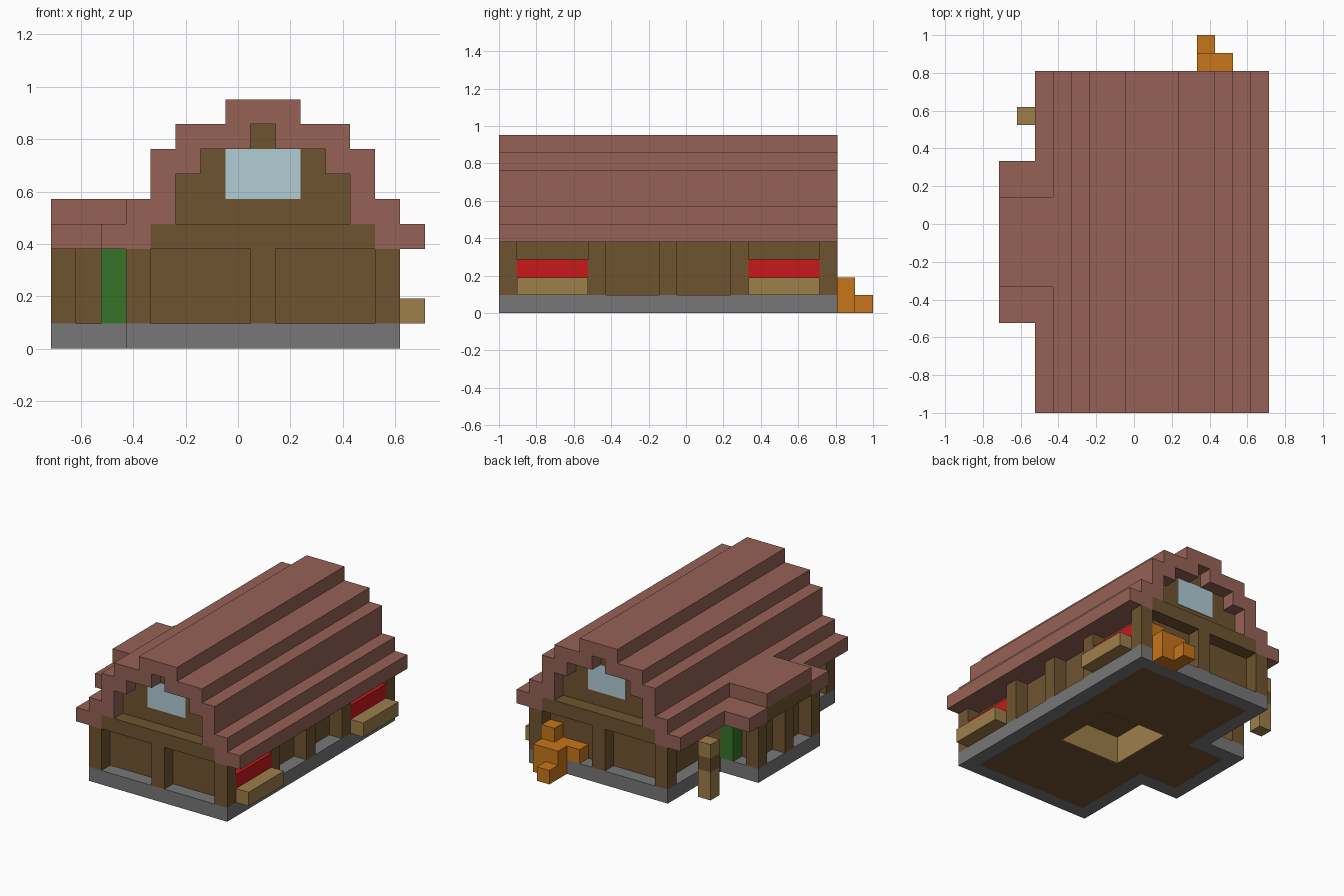
import bpy, bmesh

U = 2 / 21                     # one block
ORIGIN = (-7.5, -10.5, 0)      # centres the block grid

cube = bpy.data.objects.get("Cube")
if cube:
    bpy.data.objects.remove(cube)


def material(name, r, g, b):
    lin = [((c / 255 + 0.055) / 1.055) ** 2.4 for c in (r, g, b)] + [1]
    m = bpy.data.materials.new(name)
    m.use_nodes = True
    m.diffuse_color = lin
    bsdf = m.node_tree.nodes["Principled BSDF"]
    bsdf.inputs["Base Color"].default_value = lin
    bsdf.inputs["Roughness"].default_value = 0.9
    return m


ROOF = material("roof_red_brown", 150, 98, 86)
WOOD = material("dark_wood", 111, 84, 48)
TAN = material("light_wood", 157, 126, 74)
STONE = material("grey_stone", 119, 119, 119)
GREEN = material("door_green", 54, 116, 42)
RED = material("flower_red", 200, 24, 28)
ORANGE = material("pumpkin_orange", 198, 118, 26)
GLASS = material("pale_glass", 177, 205, 213)


def blocks(name, mat, boxes):
    """One object from boxes given as (x0, x1, y0, y1, z0, z1) in blocks."""
    bm = bmesh.new()
    for box in boxes:
        lo, hi = box[0::2], box[1::2]
        verts = bmesh.ops.create_cube(bm, size=1)["verts"]
        for v in verts:
            v.co = [(a + (c + 0.5) * (b - a) + o) * U
                    for a, b, c, o in zip(lo, hi, v.co, ORIGIN)]
    mesh = bpy.data.meshes.new(name)
    bm.to_mesh(mesh)
    bm.free()
    mesh.materials.append(mat)
    ob = bpy.data.objects.new(name, mesh)
    bpy.context.collection.objects.link(ob)
    return ob


def both_ends(box):
    """The box and its mirror across the middle of the house length."""
    x0, x1, y0, y1, z0, z1 = box
    return [box, (x0, x1, 19 - y1, 19 - y0, z0, z1)]


def both_slopes(x0, x1, z0, z1):
    """Roof step on both sides of the ridge, along the whole house."""
    return [(x0, x1, 0, 19, z0, z1), (17 - x1, 17 - x0, 0, 19, z0, z1)]


# Stone base: a ring one block wide around house and side wing
blocks("stone_base", STONE,
       both_ends((3, 14, 0, 1, 0, 1)) + both_ends((3, 4, 1, 7, 0, 1))
       + [(13, 14, 1, 18, 0, 1), (0, 1, 6, 13, 0, 1)]
       + both_ends((1, 3, 6, 7, 0, 1)))

# Floor around the central pit, and the lid over the pit
blocks("floor", WOOD, [
    (4, 6, 1, 18, 0, 1), (11, 13, 1, 18, 0, 1),
    (1, 4, 7, 12, 0, 1), (6, 11, 7, 12, 2, 2.2)]
    + both_ends((6, 11, 1, 7, 0, 1)))
blocks("pit_lining", TAN, [(6, 6.08, 7, 12, 0, 2), (10.92, 11, 7, 12, 0, 2)]
       + both_ends((6, 11, 7, 7.08, 0, 2)))

# Recessed walls
blocks("end_walls", WOOD, both_ends((4, 13, 1, 2, 1, 5))
       + both_ends((5, 12, 1, 2, 5, 7)) + both_ends((6, 11, 1, 2, 7, 8))
       + both_ends((8, 9, 1, 2, 8, 9)))
blocks("side_walls", WOOD, [(12, 13, 2, 17, 1, 5)] + both_ends((4, 5, 2, 8, 1, 5)))
blocks("wing_walls", WOOD, both_ends((1, 4, 7, 8, 1, 5)) + [(1, 2, 8, 11, 1, 5)])

# Posts and beams flush with the base
posts = []
for x in (3, 8, 13):
    posts += both_ends((x, x + 1, 0, 1, 1, 4))
for y in (5, 9, 13):
    posts.append((13, 14, y, y + 1, 1, 4))
for x in (0, 3):
    posts += both_ends((x, x + 1, 6, 7, 1, 4))
posts.append((0, 1, 9, 10, 1, 4))
blocks("posts", WOOD, posts)
blocks("gable_beams", WOOD, both_ends((4, 13, 0, 1, 4, 5)) + [(0, 1, 7, 12, 4, 5)])

# Stepped main roof
blocks("main_roof", ROOF,
       both_slopes(2, 4, 4, 5) + both_slopes(3, 5, 5, 6)
       + both_slopes(4, 5, 6, 7) + both_slopes(4, 6, 7, 8)
       + both_slopes(5, 8, 8, 9) + [(7, 10, 0, 19, 9, 10)])

# Stepped roof of the side wing
blocks("wing_roof", ROOF, both_ends((0, 2, 5, 7, 4, 5)) + [(0, 3, 7, 12, 5, 6)])

# Gable windows
blocks("gable_windows", GLASS, both_ends((7, 10, 0.95, 1, 6, 8)))

# Green doors at the sides of the wing
blocks("green_doors", GREEN, both_ends((2, 3, 6, 7, 1, 4)))

# Flower boxes along the side
blocks("planters", TAN, both_ends((13, 15, 1, 5, 1, 2)))
blocks("flowers", RED, both_ends((13, 14, 1, 5, 2, 3)))

# Free-standing lamp post
blocks("lamp_post", TAN, [(1, 2, 16, 17, 0, 2), (1, 2, 16, 17, 3, 4)])
blocks("lamp_post_band", WOOD, [(1, 2, 16, 17, 2, 3)])

# Pile of pumpkins at the back
blocks("pumpkins", ORANGE, [
    (11, 13, 19, 20, 0, 2), (10, 13, 18, 19, 1, 2),
    (12, 13, 18, 19, 2, 3), (11, 12, 20, 21, 0, 1)])
